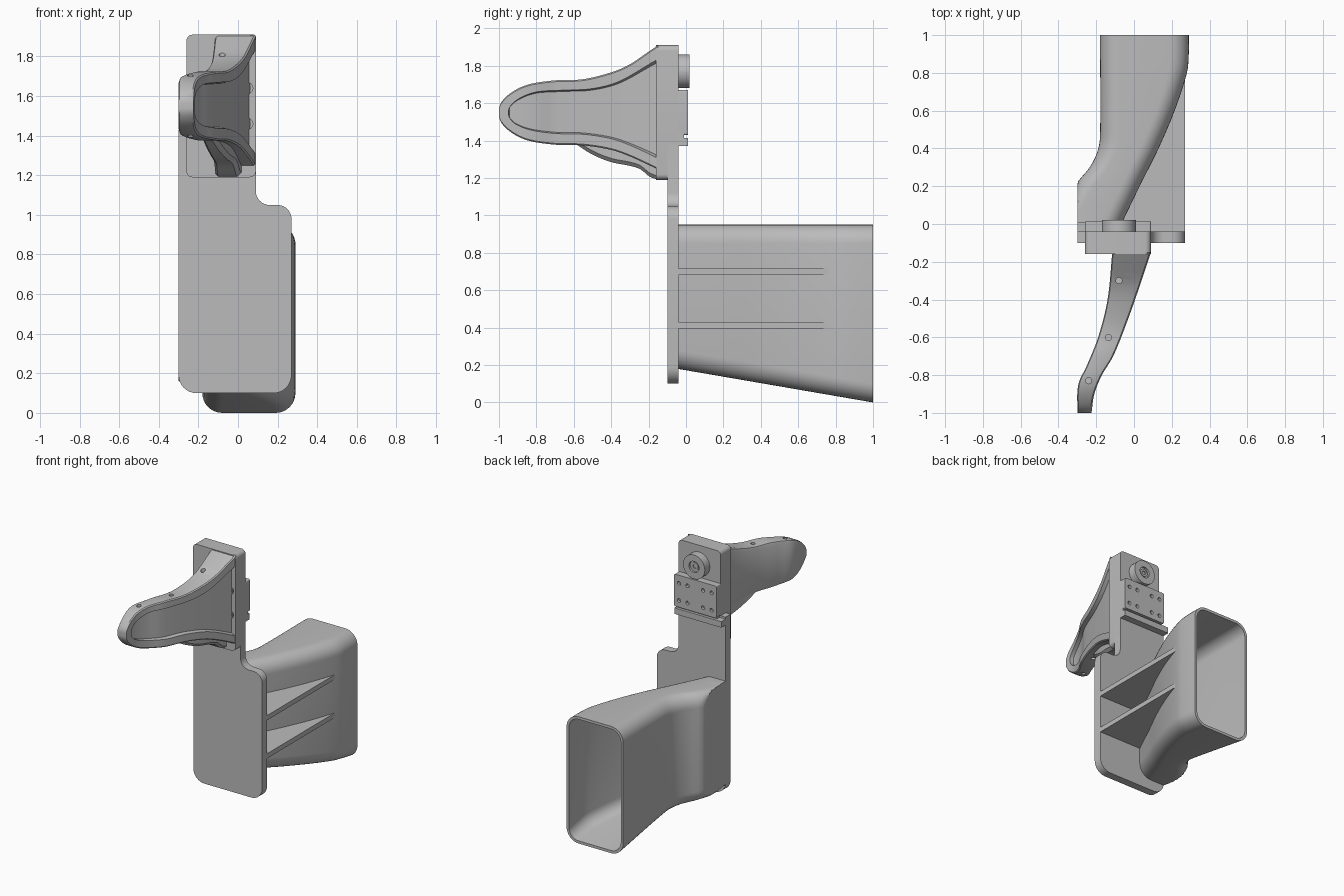
import bpy, bmesh, math
from mathutils import Vector, Matrix

if "Cube" in bpy.data.objects:
    bpy.data.objects.remove(bpy.data.objects["Cube"])

grey = bpy.data.materials.new("plain grey")
grey.use_nodes = True
grey.diffuse_color = (0.5, 0.5, 0.5, 1)
grey.node_tree.nodes["Principled BSDF"].inputs["Base Color"].default_value = (0.5, 0.5, 0.5, 1)


def finish(name, bm, angle=30):
    bmesh.ops.recalc_face_normals(bm, faces=bm.faces)
    mesh = bpy.data.meshes.new(name)
    bm.to_mesh(mesh)
    bm.free()
    obj = bpy.data.objects.new(name, mesh)
    bpy.context.collection.objects.link(obj)
    mesh.materials.append(grey)
    select(obj)
    bpy.ops.object.shade_smooth_by_angle(angle=math.radians(angle))
    return obj


def select(obj):
    bpy.ops.object.select_all(action='DESELECT')
    obj.select_set(True)
    bpy.context.view_layer.objects.active = obj


def curve(pts):
    """Smooth function through (t, value) points."""
    def slope(i):
        a, b = pts[max(i - 1, 0)], pts[min(i + 1, len(pts) - 1)]
        return (b[1] - a[1]) / (b[0] - a[0])

    def f(t):
        t = min(max(t, pts[0][0]), pts[-1][0])
        i = next(k for k in range(len(pts) - 1) if t <= pts[k + 1][0])
        (t0, v0), (t1, v1) = pts[i], pts[i + 1]
        h = t1 - t0
        u = (t - t0) / h
        bend = u * (1 - u) * h * (slope(i) * (1 - u) - slope(i + 1) * u)
        return v0 + (v1 - v0) * u * u * (3 - 2 * u) + bend
    return f


def rounded(corners, steps=8):
    """Round the right-angled corners (a, b, radius) of a polygon."""
    out, n = [], len(corners)
    for i, (x, y, r) in enumerate(corners):
        p = Vector((x, y))
        if r == 0:
            out.append(p)
            continue
        a = (Vector(corners[i - 1][:2]) - p).normalized()
        b = (Vector(corners[(i + 1) % n][:2]) - p).normalized()
        for k in range(steps + 1):
            t = math.pi / 2 * k / steps
            out.append(p + a * r * (1 - math.sin(t)) + b * r * (1 - math.cos(t)))
    return out


def rect(x0, x1, z0, z1, r=0):
    return rounded([(x0, z0, r), (x1, z0, r), (x1, z1, r), (x0, z1, r)])


def loft(name, rings, closed=False, angle=30):
    bm = bmesh.new()
    vs = [[bm.verts.new(p) for p in ring] for ring in rings]
    n = len(vs[0])
    for a, b in zip(vs, vs[1:] + (vs[:1] if closed else [])):
        for k in range(n):
            m = (k + 1) % n
            bm.faces.new((a[k], a[m], b[m], b[k]))
    if not closed:
        bm.faces.new(vs[0])
        bm.faces.new(vs[-1])
    return finish(name, bm, angle)


def slab(name, outline, y0, y1):
    return loft(name, [[(x, y, z) for x, z in outline] for y in (y0, y1)])


def drill(obj, holes, axis):
    """Cut round holes: (centre, radius, length)."""
    bm = bmesh.new()
    turn = Matrix.Rotation(math.pi / 2, 4, 'X') if axis == 'Y' else Matrix()
    for centre, r, length in holes:
        bmesh.ops.create_cone(bm, cap_ends=True, segments=20, radius1=r, radius2=r,
                              depth=length, matrix=Matrix.Translation(centre) @ turn)
    cutter = finish("hole_cutter", bm)
    cutter.hide_render = True
    mod = obj.modifiers.new("holes", 'BOOLEAN')
    mod.operation, mod.solver, mod.object = 'DIFFERENCE', 'EXACT', cutter
    select(obj)
    bpy.ops.object.modifier_apply(modifier=mod.name)
    bpy.data.objects.remove(cutter)
    bpy.ops.object.shade_smooth_by_angle(angle=math.radians(30))


# Base plate with stepped neck
slab("base_plate", rounded([(-.3, .1, .09), (.27, .1, .09), (.27, 1.05, .07),
                            (.09, 1.05, -0.0 + .07), (.09, 1.38, 0), (-.3, 1.38, 0)]), -.1, -.04)

# Duct: rounded tube that bends sideways and is trimmed flush with the plate
right = curve([(-.05, -.09), (.2, .03), (.4, .13), (.6, .215), (.8, .28), (.9, .29), (1, .29)])
left = curve([(-.05, -.43), (.1, -.37), (.22, -.3), (.3, -.235), (.38, -.195), (.46, -.18), (1, -.18)])


def duct_ring(y, wall):
    pts = rect(left(y) + wall, right(y) - wall, .172 * (1 - y) + wall, .95 - wall, .1 - wall)
    return [(max(x, -.3 + wall), y, z) for x, z in pts]


stations = [-.05 + 1.05 * i / 42 for i in range(43)]
loft("duct", [duct_ring(y, 0) for y in stations] +
     [duct_ring(y, .02) for y in reversed(stations)], closed=True)

# Horizontal ribs bracing the duct to the plate
wall_line = [(right(y) - .012, y) for y in [-.05 + .0825 * i for i in range(11)]]
for name, z in (("lower_rib", .412), ("upper_rib", .698)):
    outline = wall_line + [(.27, .775), (.27, -.05)]
    loft(name, [[(x, y, h) for x, y in outline] for h in (z - .018, z + .018)])

# Upper mounting block with two counterbored screws
block = slab("mount_block", rect(-.26, .09, 1.19, 1.91, .03), -.16, -.04)
drill(block, [((.045, -.16, z), .03, .03) for z in (1.46, 1.64)], 'Y')
for name, z in (("lower_screw", 1.46), ("upper_screw", 1.64)):
    screw = slab(name, rect(.024, .066, z - .021, z + .021, .0209), -.157, -.14)
    drill(screw, [((.045, -.157, z), .011, .02)], 'Y')

# Rail plate with screw holes, and ledge below it
rail = slab("rail_plate", rect(-.26, .09, 1.43, 1.67, .01), -.05, .012)
drill(rail, [((x, .012, z), .014, .04) for x in (-.22, -.15, -.02, .05)
             for z in (1.48, 1.61)], 'Y')
slab("rail_ledge", rect(-.3, .09, 1.37, 1.415), -.06, .01)
slab("rail_groove", rect(-.25, .09, 1.41, 1.44), -.05, -.01)
slab("side_lip", rect(-.3, -.25, 1.37, 1.43), -.1, -.04)

# Round knob with stepped bore
knob = slab("knob", rect(-.17, .01, 1.68, 1.86, .0899), -.05, .02)
drill(knob, [((-.08, .02, 1.77), .042, .03)], 'Y')
bolt = slab("knob_bolt", rect(-.11, -.05, 1.74, 1.80, .0299), -.03, .012)
drill(bolt, [((-.08, .012, 1.77), .014, .03)], 'Y')

# Curved paddle with a shallow pocket on its inner side
inner = curve([(-1, -.225), (-.9, -.21), (-.8, -.17), (-.7, -.11), (-.5, -.03), (-.3, .04), (-.15, .09)])
outer = curve([(-1, -.3), (-.85, -.295), (-.75, -.25), (-.6, -.19), (-.4, -.14), (-.15, -.115)])
top = curve([(0, .012), (.224, .095), (.387, .148), (.548, .172), (.67, .178),
             (.775, .215), (.837, .258), (.894, .325), (.922, .36)])
bottom = curve([(0, .012), (.224, .095), (.387, .148), (.548, .172), (.67, .176),
                (.775, .2), (.837, .235), (.894, .28), (.922, .305)])
pocket = curve([(0, .002), (.224, .07), (.387, .11), (.548, .12), (.671, .128),
                (.775, .17), (.894, .285)])
MID = 1.55


def paddle_ring(y):
    s, q = math.sqrt(y + 1), math.sqrt(max(y + .95, 0))
    up, down, p = top(s), bottom(s), pocket(q)
    low = max(min(p, down - .06), .002)
    depth = .03 * min(max((y + .95) / .006, 0), 1)
    a, b = outer(y), inner(y)
    c = min(.018, up * .3)
    side = [(a, c - down), (a, up - c), (a + c * .3, up - c * .3), (a + c, up),
            (b - c * .4, up), (b, up - c * .4), (b, p), (b - depth, p * .94),
            (b - depth, -low * .94), (b, -low), (b, c * .4 - down), (b - c * .4, -down),
            (a + c, -down), (a + c * .3, c * .3 - down)]
    return [(x, y, MID + z) for x, z in side]


steps = [-1 + .85 * (i / 48) ** 2 for i in range(49)]
steps = sorted(steps + [-.95, -.944])
paddle = loft("paddle", [paddle_ring(y) for y in steps])
holes = []
for x, y in ((-.08, -.3), (-.135, -.6), (-.24, -.83)):
    s = math.sqrt(y + 1)
    holes += [((x, y, MID + top(s)), .016, .05), ((x, y, MID - bottom(s)), .016, .05)]
drill(paddle, holes, 'Z')

# Brace under the paddle root
sag = curve([(-.58, 1.375), (-.5, 1.325), (-.4, 1.285), (-.3, 1.265), (-.24, 1.245), (-.2, 1.21), (-.15, 1.19)])
brace = []
for i in range(19):
    y = -.58 + .43 * i / 18
    a = outer(y) + .004
    b = a + .07 + .06 * i / 18
    z = sag(y)
    brace.append([(a, y, 1.42), (a, y, z + .012), (a + .012, y, z),
                  (b - .02, y, z), (b, y, z + .02), (b, y, 1.42)])
loft("paddle_brace", brace)
